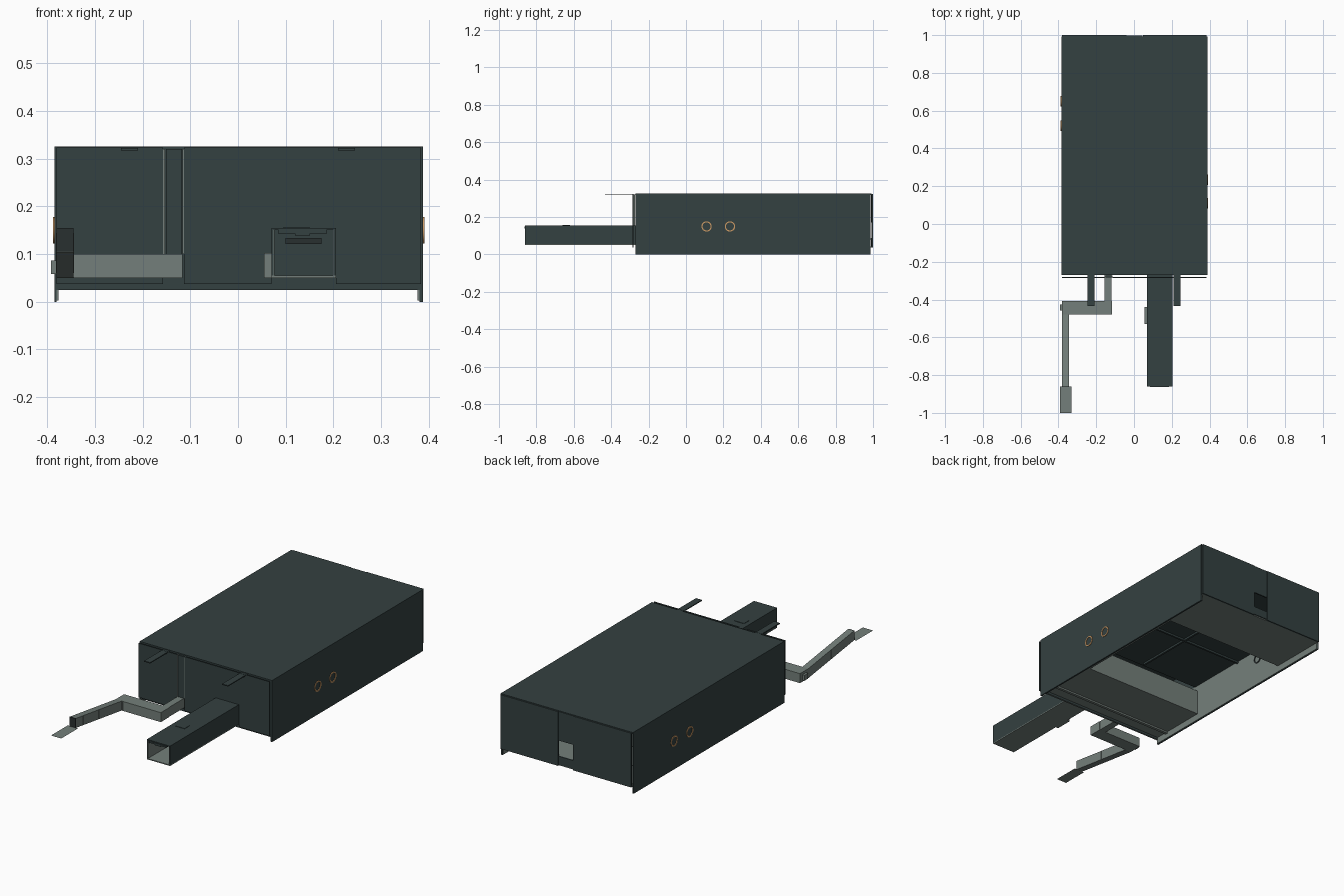
import bpy, bmesh, math

if "Cube" in bpy.data.objects:
    bpy.data.objects.remove(bpy.data.objects["Cube"])


def material(name, rgb):
    m = bpy.data.materials.new(name)
    m.diffuse_color = (*rgb, 1)
    m.use_nodes = True
    m.node_tree.nodes["Principled BSDF"].inputs["Base Color"].default_value = m.diffuse_color
    return m


SLATE = material("slate", (0.034, 0.052, 0.052))
GREY = material("light grey", (0.175, 0.213, 0.196))
DARK = material("dark grey", (0.022, 0.029, 0.029))
ORANGE = material("orange", (0.6, 0.32, 0.13))


def add_object(name, bm, *mats):
    me = bpy.data.meshes.new(name)
    for m in mats:
        me.materials.append(m)
    bm.to_mesh(me)
    bm.free()
    bpy.context.collection.objects.link(bpy.data.objects.new(name, me))


def box(name, x, y, z, mat, under=None, shear=0.0):
    """Box from axis ranges; optional underside colour; shear raises the -y end."""
    bm = bmesh.new()
    bmesh.ops.create_cube(bm, size=1)
    for v in bm.verts:
        t = [c + 0.5 for c in v.co]
        v.co = [r[0] + (r[1] - r[0]) * k for r, k in zip((x, y, z), t)]
        v.co.z += shear * (1 - t[1])
    bmesh.ops.recalc_face_normals(bm, faces=bm.faces)
    bm.normal_update()
    for f in bm.faces:
        f.material_index = int(bool(under) and f.normal.z < -0.5)
    add_object(name, bm, mat, under or mat)


def ring(name, loc, outer, inner, depth, mat):
    """Flat ring facing along x, from loc to loc + depth."""
    bm = bmesh.new()
    n = 32
    loops = []
    for r, dx in ((inner, 0), (outer, 0), (outer, depth), (inner, depth)):
        loops.append([bm.verts.new((loc[0] + dx,
                                    loc[1] + r * math.cos(math.tau * i / n),
                                    loc[2] + r * math.sin(math.tau * i / n)))
                      for i in range(n)])
    for k in range(4):
        a, b = loops[k], loops[(k + 1) % 4]
        for i in range(n):
            j = (i + 1) % n
            f = bm.faces.new((a[i], a[j], b[j], b[i]))
            f.smooth = k % 2 == 1
    bmesh.ops.recalc_face_normals(bm, faces=bm.faces)
    for e in bm.edges:
        e.smooth = abs(e.verts[0].co.x - e.verts[1].co.x) > 1e-5
    add_object(name, bm, mat)


# Main shell: roof, side walls, inner front wall
box("roof", (-0.385, 0.388), (-0.27, 0.992), (0.317, 0.325), SLATE)
for s, n, w in ((-1, "left", 0.385), (1, "right", 0.388)):
    box(n + "_wall", sorted((s * 0.38, s * w)), (-0.27, 0.987), (0.0, 0.325), SLATE)
    box(n + "_wall_lining", sorted((s * 0.376, s * 0.38)), (-0.268, 0.985),
        (0.003, 0.2), GREY)
    # Canopy blades above the front
    box(n + "_canopy_blade", sorted((s * 0.21, s * 0.245)), (-0.433, -0.27),
        (0.317, 0.322), SLATE)
box("front_inner_wall", (-0.38, 0.38), (-0.27, -0.265), (0.025, 0.317), SLATE)

# Front panels with the narrow door slot and the tunnel opening
py = (-0.286, -0.281)
box("front_panel_left", (-0.38, -0.157), py, (0.037, 0.323), SLATE)
box("front_panel_middle", (-0.113, 0.07), py, (0.037, 0.323), SLATE)
box("front_panel_over_tunnel", (0.07, 0.205), py, (0.155, 0.323), SLATE)
box("front_panel_right", (0.205, 0.384), py, (0.037, 0.323), SLATE)
box("front_sill", (-0.38, 0.384), (-0.271, -0.262), (0.025, 0.039), SLATE, GREY)
box("slot_door", (-0.151, -0.117), (-0.283, -0.273), (0.1, 0.32), SLATE)
for x in (-0.157, -0.1165):
    box("slot_frame", (x, x + 0.0035), (-0.284, -0.272), (0.1, 0.32), GREY)

# Back panels around an open hatch into the hollow shell
by = (0.992, 1.0)
box("back_panel_right", (0.047, 0.384), by, (0.037, 0.323), SLATE)
box("back_panel_left", (-0.38, -0.04), by, (0.037, 0.323), SLATE)
box("back_panel_top", (-0.04, 0.046), (0.99, 0.997), (0.17, 0.323), SLATE)
box("back_panel_bottom", (-0.04, 0.046), (0.99, 0.997), (0.043, 0.087), SLATE)
box("hatch_floor", (-0.3, 0.36), (0.7, 0.99), (0.081, 0.085), GREY)

# Underside: end floors and the wide recessed bay between them
box("back_floor", (-0.38, 0.38), (0.68, 0.992), (0.037, 0.043), GREY)
box("front_floor", (-0.38, 0.38), (-0.268, 0.05), (0.037, 0.043), GREY)
box("right_floor_strip", (0.33, 0.379), (0.05, 0.68), (0.037, 0.043), GREY)
box("floor_beam", (-0.38, 0.38), (-0.2, -0.185), (0.028, 0.037), GREY)
box("bay_side", (0.33, 0.334), (0.05, 0.68), (0.043, 0.2), GREY)
box("bay_back", (-0.376, 0.33), (0.68, 0.684), (0.043, 0.2), GREY)
box("bay_front", (-0.376, 0.33), (0.046, 0.05), (0.043, 0.17), GREY)
box("bay_ceiling", (-0.376, 0.33), (0.03, 0.69), (0.2, 0.205), SLATE)
box("bay_cross_rib", (-0.376, 0.33), (0.36, 0.37), (0.19, 0.2), SLATE)
box("bay_long_rib", (-0.03, -0.02), (0.05, 0.68), (0.19, 0.2), SLATE)
for y in (0.52, 0.65):
    ring("bay_port", (-0.376, y, 0.15), 0.026, 0.019, 0.003, DARK)

# Large square tunnel, open at the front
ty = (-0.86, -0.27)
box("tunnel_roof", (0.07, 0.205), ty, (0.15, 0.155), SLATE)
box("tunnel_floor", (0.07, 0.205), ty, (0.05, 0.055), GREY)
for s, x in ((1, 0.07), (-1, 0.205)):
    box("tunnel_side", sorted((x, x + s * 0.004)), ty, (0.0505, 0.155), SLATE)
    box("tunnel_lining", sorted((x + s * 0.004, x + s * 0.006)),
        (-0.859, -0.28), (0.055, 0.15), GREY)
box("tunnel_door", (0.072, 0.203), (-0.29, -0.28), (0.052, 0.152), SLATE)
box("door_slot", (0.1, 0.175), (-0.296, -0.29), (0.121, 0.134), DARK)
box("tunnel_handle", (0.085, 0.185), (-0.863, -0.845), (0.142, 0.15), SLATE)
box("tunnel_handle_grip", (0.12, 0.15), (-0.863, -0.85), (0.138, 0.142), SLATE)
box("roof_plate", (0.095, 0.15), (-0.66, -0.62), (0.152, 0.157), SLATE)
box("tunnel_side_box", (0.055, 0.07), (-0.53, -0.44), (0.05, 0.102), GREY)

# Narrow zigzag duct that climbs toward its far end
box("duct_inner", (-0.155, -0.118), (-0.408, -0.265), (0.05, 0.1), GREY)
box("duct_cross", (-0.38, -0.116), (-0.478, -0.408), (0.05, 0.1), GREY)
box("duct_ramp", (-0.38, -0.345), (-0.86, -0.478), (0.05, 0.1), GREY, None, 0.054)
box("duct_mouth", (-0.38, -0.345), (-0.862, -0.859), (0.105, 0.1545), DARK)
box("duct_side_box", (-0.392, -0.38), (-0.458, -0.427), (0.058, 0.087), GREY)
for i in range(6):
    x = -0.34 + 0.0405 * i
    box("duct_seam", (x, x + 0.002), (-0.4795, -0.478), (0.05, 0.1), GREY)
for i in range(1, 6):
    y, dz = -0.478 - 0.064 * i, 0.054 * 0.064 * i / 0.382
    box("ramp_seam", (-0.381, -0.344), (y, y + 0.002), (0.051 + dz, 0.099 + dz), GREY)

# Flat tray at the end of the duct: a single sheet
bm = bmesh.new()
bm.faces.new([bm.verts.new((x, y, 0.105)) for x, y in
              ((-0.392, -1), (-0.332, -1), (-0.332, -0.86), (-0.392, -0.86))])
add_object("duct_tray", bm, GREY)

# Pairs of round side ports
for y in (0.11, 0.235):
    ring("right_port", (0.387, y, 0.15), 0.0275, 0.0215, 0.004, ORANGE)
for y in (0.52, 0.65):
    ring("left_port", (-0.384, y, 0.15), 0.0275, 0.0215, -0.004, ORANGE)
